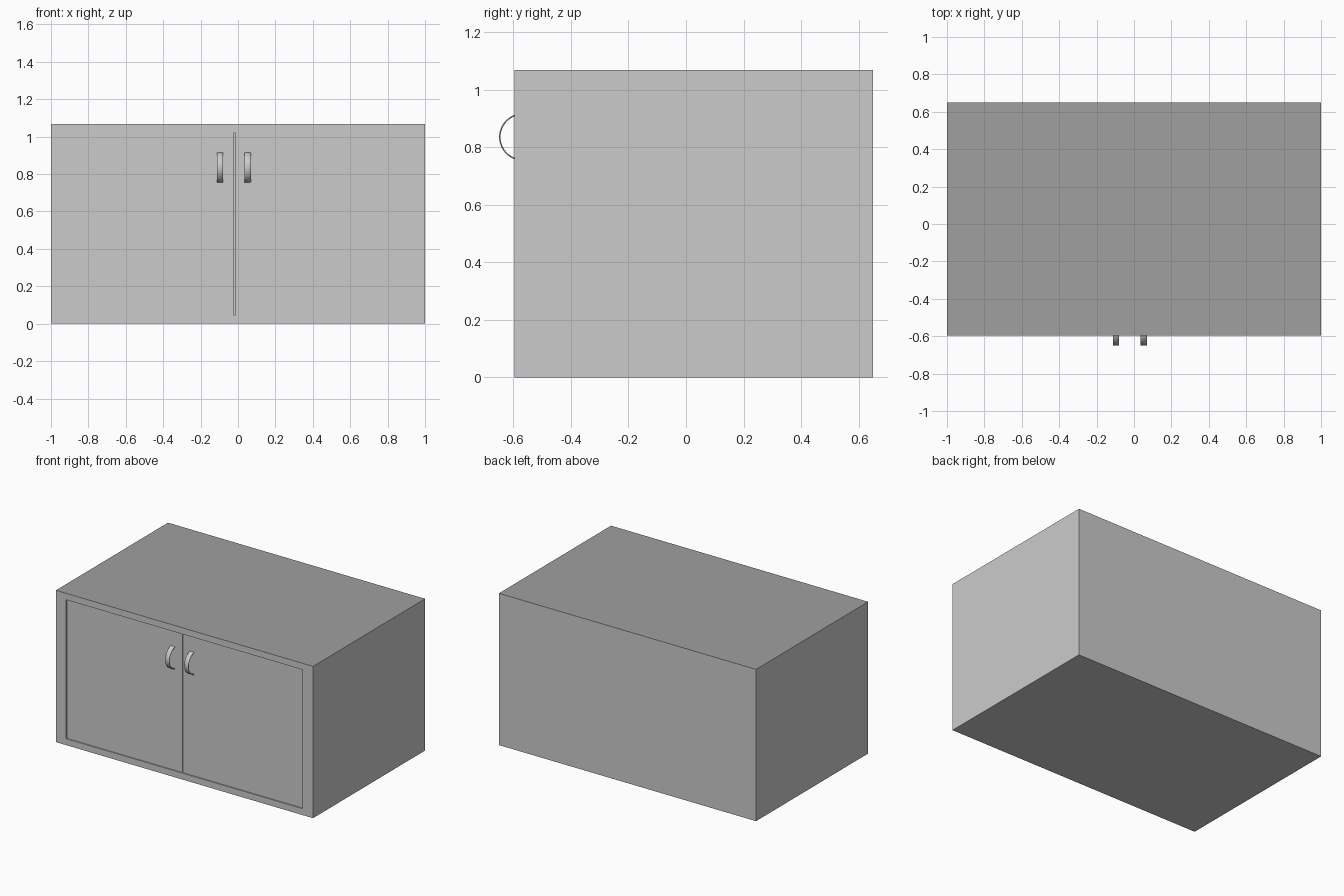
import bpy, bmesh, math

if "Cube" in bpy.data.objects:
    bpy.data.objects.remove(bpy.data.objects["Cube"])

FRONT, BACK, TOP = -0.595, 0.65, 1.067
SIDE, EDGE = 0.08, 0.045      # frame widths
RECESS = 0.008                # doors sit slightly behind the frame
SPLIT, GAP = -0.018, 0.005    # seam between the doors


def grey(name, value):
    mat = bpy.data.materials.new(name)
    mat.diffuse_color = (value, value, value, 1)
    mat.use_nodes = True
    mat.node_tree.nodes["Principled BSDF"].inputs["Base Color"].default_value = mat.diffuse_color
    return mat


BODY = grey("body_grey", 0.567)
DARK = grey("top_grey", 0.348)


def make_object(name, bm):
    bmesh.ops.recalc_face_normals(bm, faces=bm.faces)
    mesh = bpy.data.meshes.new(name)
    bm.to_mesh(mesh)
    bm.free()
    mesh.materials.append(BODY)
    obj = bpy.data.objects.new(name, mesh)
    bpy.context.collection.objects.link(obj)
    return obj


def box(name, lo, hi):
    bm = bmesh.new()
    bmesh.ops.create_cube(bm, size=1)
    for v in bm.verts:
        v.co = [(a + b) / 2 + c * (b - a) for a, b, c in zip(lo, hi, v.co)]
    return make_object(name, bm)


# Cabinet shell: a box whose front face is inset and pushed back
case = box("cabinet_case", (-1, FRONT, 0), (1, BACK, TOP))
case.data.materials.append(DARK)
bm = bmesh.new()
bm.from_mesh(case.data)
front = min(bm.faces, key=lambda f: f.calc_center_median().y)
max(bm.faces, key=lambda f: f.calc_center_median().z).material_index = 1
opening = bmesh.ops.extrude_discrete_faces(bm, faces=[front])["faces"][0]
for v in opening.verts:
    v.co.x = math.copysign(1 - SIDE, v.co.x)
    v.co.z = EDGE if v.co.z < TOP / 2 else TOP - EDGE
inner = bmesh.ops.extrude_discrete_faces(bm, faces=[opening])["faces"][0]
for v in inner.verts:
    v.co.y = BACK - EDGE
bmesh.ops.recalc_face_normals(bm, faces=bm.faces)
bm.to_mesh(case.data)
bm.free()

# Doors
for name, x0, x1 in (("left_door", -1 + SIDE, SPLIT - GAP / 2),
                     ("right_door", SPLIT + GAP / 2, 1 - SIDE)):
    box(name, (x0, FRONT + RECESS, EDGE), (x1, FRONT + RECESS + 0.04, TOP - EDGE))


# Handles: flat strap swept round a half circle
def handle(name, x, radius=0.082, width=0.034, thick=0.005, steps=32):
    cy, cz, c = -0.567, 0.835, 0.0015
    w = width / 2
    profile = [(-w, c), (-w, thick - c), (-w + c, thick), (w - c, thick),
               (w, thick - c), (w, c), (w - c, 0), (-w + c, 0)]
    bm = bmesh.new()
    rings = []
    for i in range(steps + 1):
        a = math.pi * (i / steps - 0.5)
        rings.append([bm.verts.new((x + px, cy - (radius - d) * math.cos(a),
                                    cz + (radius - d) * math.sin(a)))
                      for px, d in profile])
    n = len(profile)
    for r, s in zip(rings, rings[1:]):
        for k in range(n):
            bm.faces.new((r[k], r[(k + 1) % n], s[(k + 1) % n], s[k]))
    bm.faces.new(rings[0])
    bm.faces.new(rings[-1])
    obj = make_object(name, bm)
    bpy.ops.object.select_all(action='DESELECT')
    obj.select_set(True)
    bpy.context.view_layer.objects.active = obj
    bpy.ops.object.shade_smooth_by_angle(angle=math.radians(50))


handle("left_handle", -0.096)
handle("right_handle", 0.052)
